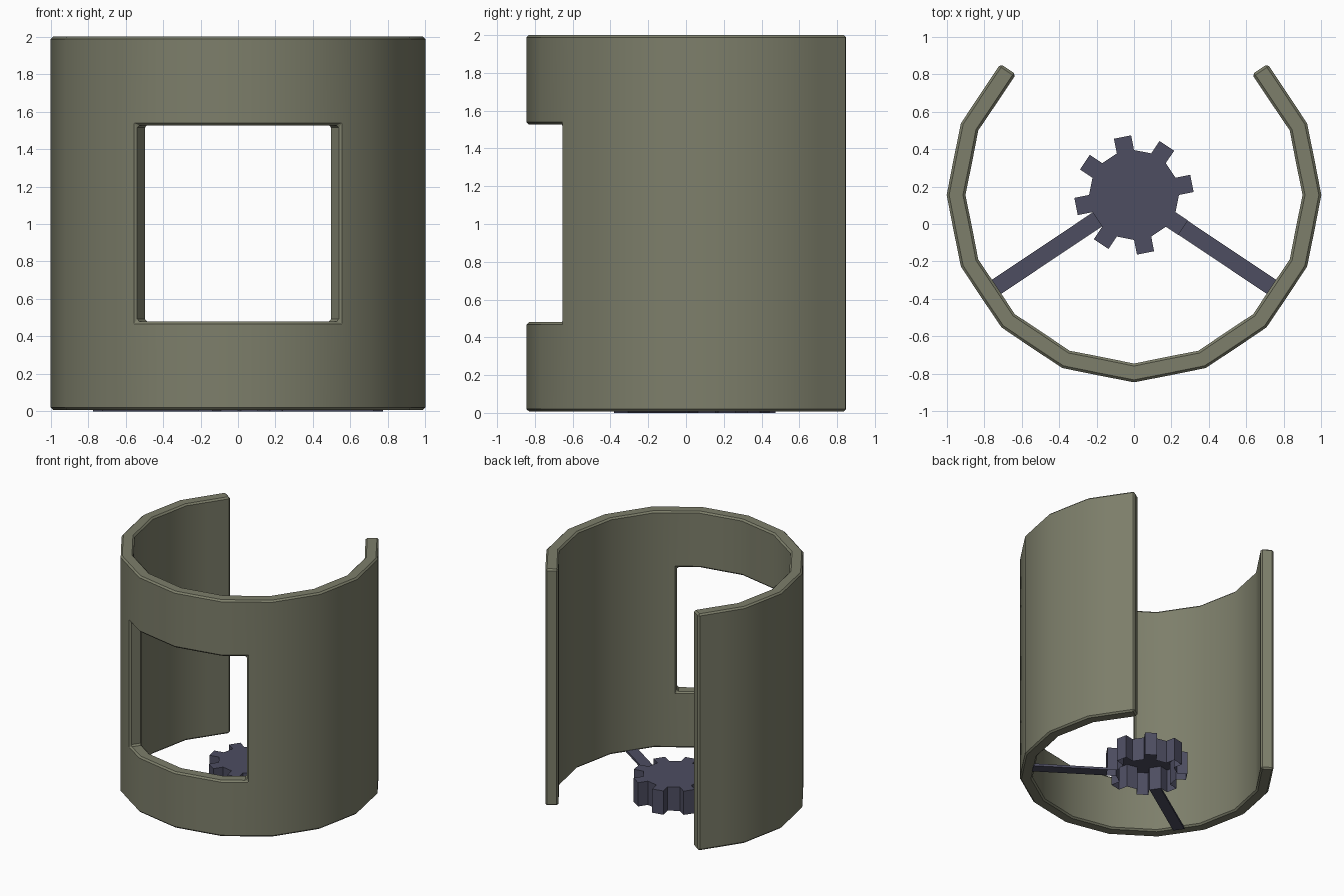
import bpy, bmesh
from math import radians, cos, sin, hypot
from mathutils import Vector

if "Cube" in bpy.data.objects:
    bpy.data.objects.remove(bpy.data.objects["Cube"], do_unlink=True)

CENTRE_Y = 0.155
STEP = 22.5


def material(name, rgb):
    mat = bpy.data.materials.new(name)
    mat.use_nodes = True
    mat.diffuse_color = (*rgb, 1)
    mat.node_tree.nodes["Principled BSDF"].inputs["Base Color"].default_value = (*rgb, 1)
    return mat


olive = material("olive", (0.205, 0.21, 0.145))
slate = material("slate", (0.075, 0.075, 0.12))


def polar(radius, degrees):
    a = radians(degrees)
    return Vector((radius * cos(a), radius * sin(a), 0))


def make_object(name, bm, mat):
    mesh = bpy.data.meshes.new(name)
    bm.to_mesh(mesh)
    bm.free()
    mesh.materials.append(mat)
    obj = bpy.data.objects.new(name, mesh)
    obj.location.y = CENTRE_Y
    bpy.context.collection.objects.link(obj)
    return obj


# Open-backed wall: sheet of flat panels, split at panel middles for the window
corners = [polar(0.95, -225 + STEP * i) for i in range(13)]
columns = [corners[0]]
for a, b in zip(corners, corners[1:]):
    columns += [(a + b) / 2, b]
levels = [0.008, 0.48, 1.527, 2.0]
bm = bmesh.new()
grid = [[bm.verts.new((p.x, p.y, z)) for z in levels] for p in columns]
for i in range(len(columns) - 1):
    for j in range(len(levels) - 1):
        if j == 1 and 9 <= i < 15:  # window opening
            continue
        bm.faces.new((grid[i][j], grid[i + 1][j], grid[i + 1][j + 1], grid[i][j + 1]))
wall = make_object("curved_wall", bm, olive)
thick = wall.modifiers.new("thickness", "SOLIDIFY")
thick.thickness = 0.1
thick.offset = 0
bevel = wall.modifiers.new("chamfer", "BEVEL")
bevel.width = 0.013
bevel.segments = 1
bevel.limit_method = "ANGLE"
bevel.angle_limit = radians(40)
bpy.ops.object.select_all(action="DESELECT")
wall.select_set(True)
bpy.context.view_layer.objects.active = wall
for mod in ("thickness", "chamfer"):
    bpy.ops.object.modifier_apply(modifier=mod)
bpy.ops.object.shade_smooth_by_angle(angle=radians(30))

# Gear: hollow cap, open underneath, with a tooth on every other side
outline = []
for k in range(8):
    root_a, root_b = polar(0.24, 45 * k), polar(0.24, 45 * k + STEP)
    push = polar(0.08, 45 * k + STEP / 2)
    outline += [root_a, root_a + push, root_b + push, root_b]
bm = bmesh.new()
low = [bm.verts.new(p) for p in outline]
high = [bm.verts.new(p + Vector((0, 0, 0.2))) for p in outline]
bm.faces.new(high)
for i in range(len(low)):
    j = (i + 1) % len(low)
    bm.faces.new((low[i], low[j], high[j], high[i]))
make_object("gear", bm, slate)


# Flat spokes joining the gear to the wall
def spoke(name, angle, start, end=0.9, width=0.09, height=0.02):
    bm = bmesh.new()
    bmesh.ops.create_cube(bm, size=1)
    bmesh.ops.scale(bm, vec=(end - start, width, height), verts=bm.verts)
    obj = make_object(name, bm, slate)
    obj.location += polar((start + end) / 2, angle)
    obj.location.z = height / 2
    obj.rotation_euler.z = radians(angle)


spoke("left_spoke", -33.75, 0.314)
spoke("right_spoke", 213.75, 0.235)
